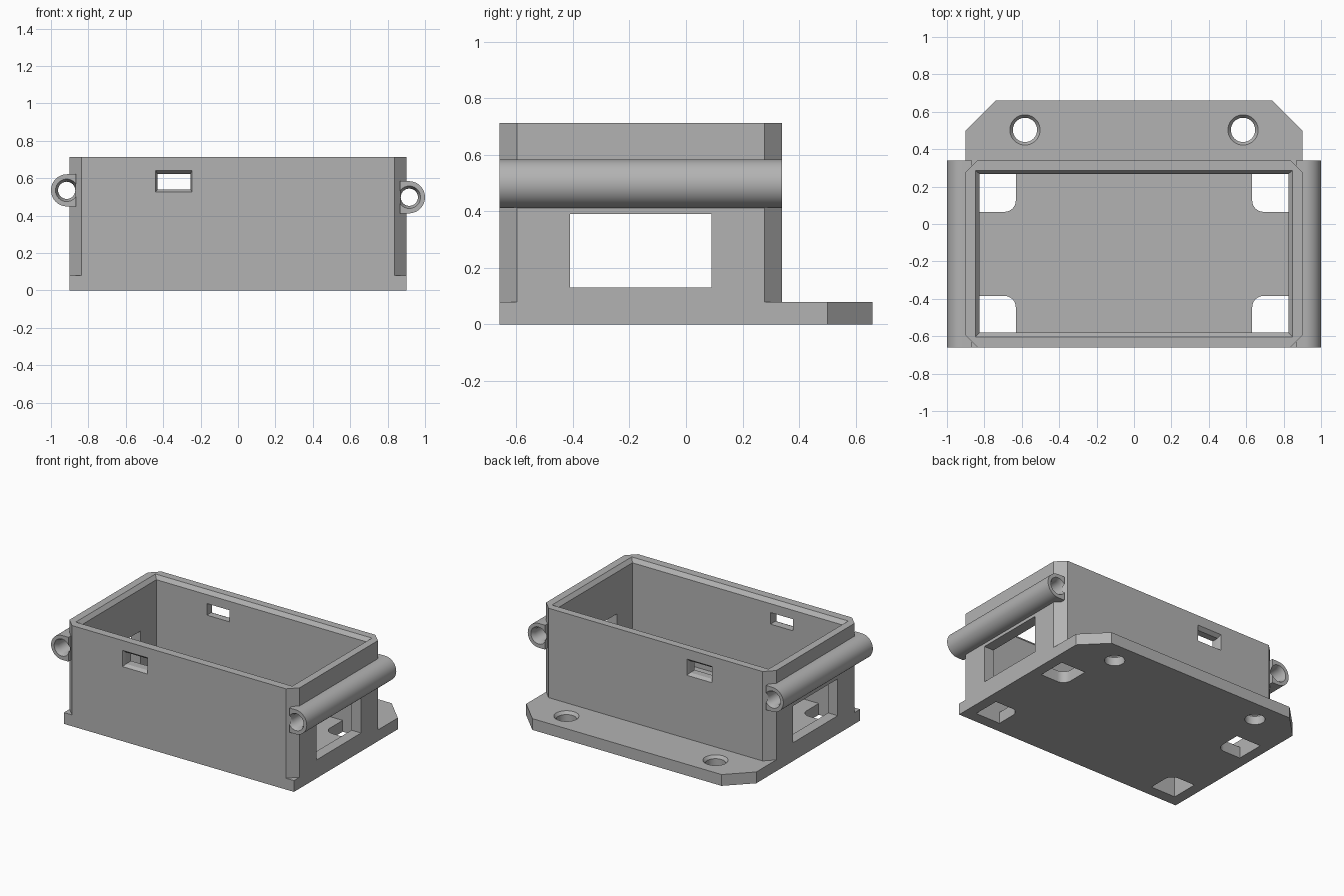
import bpy, bmesh, math
from mathutils import Vector

if "Cube" in bpy.data.objects:
    bpy.data.objects.remove(bpy.data.objects["Cube"])

grey = bpy.data.materials.new("grey_plastic")
grey.diffuse_color = (0.45, 0.45, 0.45, 1)
grey.use_nodes = True
grey.node_tree.nodes["Principled BSDF"].inputs["Base Color"].default_value = grey.diffuse_color
CY = -0.16                      # middle of the box in y
FRONT, BACK = -0.66, 0.34       # outer wall faces


def loft(name, sections, axis="z"):
    """Solid through outlines [(position, points)] stacked along z or y."""
    bm = bmesh.new()
    rings = []
    for pos, pts in sections:
        rings.append([bm.verts.new((a, b, pos) if axis == "z" else (a, pos, b)) for a, b in pts])
    n = len(rings[0])
    bm.faces.new(rings[0])
    bm.faces.new(rings[-1])
    for lo, hi in zip(rings, rings[1:]):
        for i in range(n):
            j = (i + 1) % n
            bm.faces.new((lo[i], lo[j], hi[j], hi[i]))
    bmesh.ops.recalc_face_normals(bm, faces=bm.faces)
    me = bpy.data.meshes.new(name)
    bm.to_mesh(me)
    bm.free()
    me.materials.append(grey)
    ob = bpy.data.objects.new(name, me)
    bpy.context.collection.objects.link(ob)
    return ob


def rect(x0, x1, y0, y1):
    return [(x0, y0), (x1, y0), (x1, y1), (x0, y1)]


def circle(cx, cy, r, n=40):
    return [(cx + r * math.cos(2 * math.pi * i / n), cy + r * math.sin(2 * math.pi * i / n)) for i in range(n)]


def combine(target, other, operation):
    mod = target.modifiers.new(operation, "BOOLEAN")
    mod.operation, mod.solver, mod.object = operation, "EXACT", other
    bpy.context.view_layer.objects.active = target
    bpy.ops.object.modifier_apply(modifier=mod.name)
    bpy.data.objects.remove(other)


# Base plate with the chamfered mounting tab at the back
plate = [(-0.9, FRONT), (0.9, FRONT), (0.9, 0.5), (0.74, 0.66), (-0.74, 0.66), (-0.9, 0.5)]
box = loft("enclosure", [(0, plate), (0.08, plate)])

# Walls with chamfered vertical corners
c = 0.063
wall = [(-0.9 + c, FRONT), (0.9 - c, FRONT), (0.9, FRONT + c), (0.9, BACK - c),
        (0.9 - c, BACK), (-0.9 + c, BACK), (-0.9, BACK - c), (-0.9, FRONT + c)]
combine(box, loft("walls", [(0.04, wall), (0.712, wall)]), "UNION")

# Hinge barrels along both sides, the left one slightly higher
R = 0.086
barrels = [(-1, 0.535), (1, 0.498)]
for side, z in barrels:
    arc = [(side * (0.914 + R * math.cos(t)), z + R * math.sin(t))
           for t in [math.pi * (i / 24 - 0.5) for i in range(25)]]
    outline = [(side * 0.865, z - R)] + arc + [(side * 0.865, z + R)]
    combine(box, loft("barrel", [(FRONT, outline), (BACK, outline)], "y"), "UNION")

# Inner cavity with a bevelled rim
inner = rect(-0.825, 0.825, CY - 0.42, CY + 0.427)
rim = rect(-0.847, 0.847, CY - 0.443, CY + 0.447)
combine(box, loft("cavity", [(0.08, inner), (0.685, inner), (0.712, rim), (0.75, rim)]), "DIFFERENCE")

# Barrel bores, widened at both mouths
for side, z in barrels:
    wide, slim = circle(side * 0.916, z, 0.06), circle(side * 0.916, z, 0.046)
    combine(box, loft("bore", [(FRONT - 0.05, wide), (FRONT, wide), (FRONT + 0.03, slim),
                               (BACK - 0.03, slim), (BACK, wide), (BACK + 0.05, wide)], "y"), "DIFFERENCE")

# Countersunk tab holes
for x in (-0.583, 0.583):
    slim, wide = circle(x, 0.503, 0.065), circle(x, 0.503, 0.081)
    combine(box, loft("tab_hole", [(-0.05, slim), (0.06, slim), (0.08, wide), (0.12, wide)]), "DIFFERENCE")

# Large windows through both end walls
end = rect(-0.41, 0.09, 0.13, 0.39)
side_cut = loft("end_window", [(0, end), (1, end)])
for v in side_cut.data.vertices:
    y, z, t = v.co
    v.co = Vector((2.4 * t - 1.2, y, z))
combine(box, side_cut, "DIFFERENCE")

# Small bevelled latch slots in the front and back walls
slim = rect(-0.43, -0.255, 0.54, 0.622)
wide = rect(-0.44, -0.245, 0.527, 0.642)
combine(box, loft("latch_slots", [(FRONT - 0.05, wide), (FRONT, wide), (FRONT + 0.025, slim),
                                  (BACK - 0.025, slim), (BACK, wide), (BACK + 0.05, wide)], "y"), "DIFFERENCE")

# Four floor openings, each with one rounded inner corner
r = 0.06
for sx in (-1, 1):
    for sy, y_in, y_out in ((1, 0.065, 0.267), (-1, -0.385, -0.58)):
        corner = [(sx * (0.632 + r - r * math.cos(t)), y_in + sy * (r - r * math.sin(t)))
                  for t in [math.pi / 2 * i / 8 for i in range(9)]]
        shape = [(sx * 0.825, y_out), (sx * 0.632, y_out)] + corner + [(sx * 0.825, y_in)]
        combine(box, loft("floor_opening", [(-0.05, shape), (0.1, shape)]), "DIFFERENCE")

bpy.ops.object.select_all(action="DESELECT")
box.select_set(True)
bpy.context.view_layer.objects.active = box
bpy.ops.object.shade_smooth_by_angle(angle=math.radians(25))
